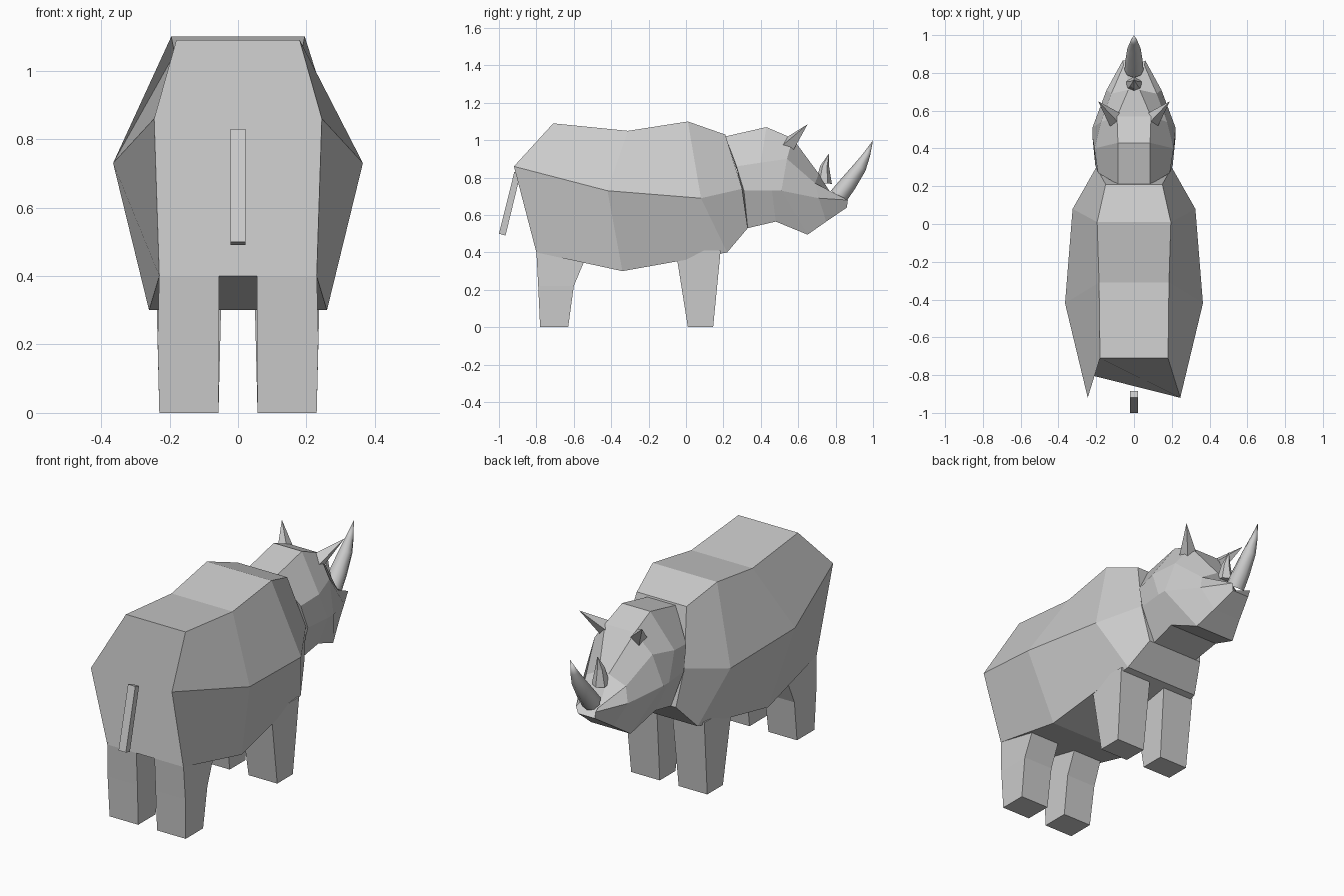
import bpy, bmesh, math
from mathutils import Vector

if "Cube" in bpy.data.objects:
    bpy.data.objects.remove(bpy.data.objects["Cube"])


def finish(name, bm):
    bmesh.ops.recalc_face_normals(bm, faces=bm.faces)
    me = bpy.data.meshes.new(name)
    bm.to_mesh(me)
    bm.free()
    ob = bpy.data.objects.new(name, me)
    bpy.context.collection.objects.link(ob)
    return ob


def loft(name, rings):
    """Skin a list of closed rings and cap both ends."""
    bm = bmesh.new()
    vr = [[bm.verts.new(p) for p in r] for r in rings]
    n = len(vr[0])
    for a, b in zip(vr, vr[1:]):
        for i in range(n):
            j = (i + 1) % n
            bm.faces.new((a[i], a[j], b[j], b[i]))
    bm.faces.new(vr[0])
    bm.faces.new(vr[-1])
    return finish(name, bm)


def sym(half):
    """Mirror half a cross-section across x = 0 into a closed ring."""
    return half + [(-x, y, z) for x, y, z in reversed(half)]


def horn(name, path, sides, tip, width=1.0):
    """Tapering horn through (point, radius) pairs, ending in a point."""
    bm = bmesh.new()
    pts = [Vector(p) for p, r in path] + [Vector(tip)]
    prev = None
    for k, (p, r) in enumerate(path):
        d = (pts[k + 1] - pts[max(k - 1, 0)]).normalized()
        q = d.to_track_quat('Z', 'X')
        ring = []
        for i in range(sides):
            a = math.tau * i / sides
            o = q @ Vector((r * math.cos(a), r * math.sin(a), 0))
            o.x *= width
            ring.append(bm.verts.new(pts[k] + o))
        if prev:
            for i in range(sides):
                j = (i + 1) % sides
                bm.faces.new((prev[i], prev[j], ring[j], ring[i]))
        else:
            bm.faces.new(ring)
        prev = ring
    t = bm.verts.new(tip)
    for i in range(sides):
        bm.faces.new((prev[i], prev[(i + 1) % sides], t))
    return finish(name, bm)


# Body: spine, flank and belly corners from rump to neck
loft("body", [sym(h) for h in (
    [(.18, -.71, 1.09), (.245, -.92, .86), (.23, -.80, .40)],
    [(.185, -.31, 1.05), (.365, -.42, .73), (.26, -.34, .30)],
    [(.195, .01, 1.10), (.325, .08, .69), (.225, .22, .40)],
    [(.15, .21, 1.03), (.20, .30, .74), (.17, .33, .53)],
)])

# Head: top, cheek, jaw and chin corners from neck to snout
loft("head", [sym(h) for h in (
    [(.085, .21, 1.02), (.19, .27, .86), (.205, .31, .73), (.14, .33, .53)],
    [(.085, .43, 1.07), (.21, .40, .88), (.22, .46, .73), (.15, .48, .565)],
    [(.09, .57, 1.01), (.175, .54, .90), (.22, .51, .73), (.12, .65, .495)],
    [(.03, .71, .82), (.12, .69, .77), (.145, .71, .69), (.085, .75, .565)],
    [(.035, .79, .69), (.055, .84, .69), (.06, .865, .68), (.05, .86, .64)],
)])


# Legs: rectangular sections (x inner, x outer, y back, y front, z)
def leg(name, side, sections):
    loft(name, [[(side * x0, y0, z), (side * x1, y0, z),
                 (side * x1, y1, z), (side * x0, y1, z)]
                for x0, x1, y0, y1, z in sections])


for side, tag in ((1, "right"), (-1, "left")):
    leg("rear_leg_" + tag, side, [(.057, .23, -.78, -.63, 0),
                                  (.055, .235, -.79, -.60, .22),
                                  (.055, .23, -.80, -.52, .41)])
    leg("front_leg_" + tag, side, [(.057, .23, .01, .145, 0),
                                   (.047, .24, -.055, .185, .41)])
    # Ears: four-sided spikes
    horn("ear_" + tag, [((side * .095, .55, .975), .045)], 4,
         (side * .19, .65, 1.085))

# Horns
big = horn("large_horn", [((0, .815, .70), .05), ((0, .865, .765), .046),
                          ((0, .93, .855), .035), ((0, .965, .92), .02)],
           8, (0, 1.0, 1.0))
small = horn("small_horn", [((0, .735, .77), .045), ((0, .742, .86), .024)],
             6, (0, .765, .93))
for ob in (big,):
    ob.select_set(True)
    bpy.context.view_layer.objects.active = ob
    bpy.ops.object.shade_smooth_by_angle(angle=math.radians(50))

# Tail: thin slanted bar
loft("tail", [[(-.022, y0, z0), (.022, y0, z0), (.022, y1, z1), (-.022, y1, z1)]
              for y0, z0, y1, z1 in ((-.918, .83, -.885, .82),
                                     (-1.0, .50, -.965, .49))])
